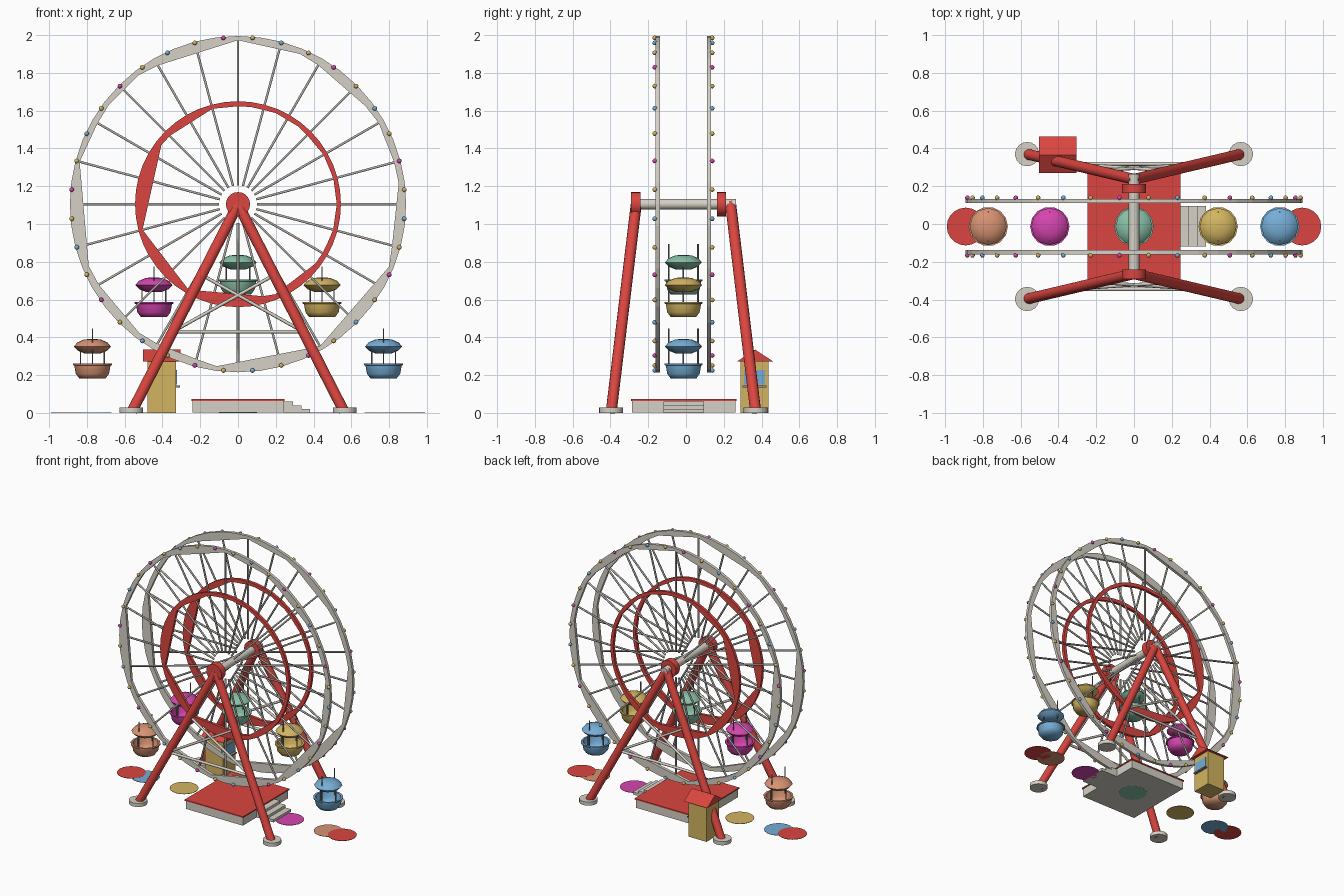
import bpy, bmesh, math
from mathutils import Vector

if "Cube" in bpy.data.objects:
    bpy.data.objects.remove(bpy.data.objects["Cube"])

YC, ZC, R = -0.0135, 1.105, 0.89   # wheel centre and radius


def mat(name, c):
    m = bpy.data.materials.new(name)
    m.diffuse_color = (*c, 1)
    m.use_nodes = True
    m.node_tree.nodes["Principled BSDF"].inputs["Base Color"].default_value = m.diffuse_color
    return m


RED = mat("red", (0.70, 0.06, 0.05))
CREAM = mat("pale grey", (0.67, 0.64, 0.57))
SILVER = mat("silver grey", (0.44, 0.42, 0.39))
STEEL = mat("steel grey", (0.27, 0.26, 0.25))
YELLOW = mat("yellow", (0.65, 0.46, 0.12))
BLUE = mat("blue", (0.18, 0.42, 0.67))
PINK = mat("pink", (0.67, 0.06, 0.43))
GREEN = mat("green", (0.25, 0.53, 0.39))
ORANGE = mat("orange", (0.67, 0.29, 0.17))


def finish(name, bm, m, smooth=False):
    bmesh.ops.recalc_face_normals(bm, faces=bm.faces)
    me = bpy.data.meshes.new(name)
    bm.to_mesh(me)
    bm.free()
    ob = bpy.data.objects.new(name, me)
    bpy.context.collection.objects.link(ob)
    me.materials.append(m)
    if smooth:
        bpy.context.view_layer.objects.active = ob
        ob.select_set(True)
        bpy.ops.object.shade_smooth_by_angle(angle=math.radians(61))
        ob.select_set(False)
    return ob


def rod(bm, a, b, r, n=8):
    a, b = Vector(a), Vector(b)
    vs = bmesh.ops.create_cone(bm, cap_ends=True, segments=n, radius1=r, radius2=r,
                               depth=(b - a).length)["verts"]
    q = Vector((0, 0, 1)).rotation_difference(b - a)
    for v in vs:
        v.co = q @ v.co + (a + b) / 2


def rods(name, items, m, n=8, smooth=True):
    bm = bmesh.new()
    for a, b, r in items:
        rod(bm, a, b, r, n)
    return finish(name, bm, m, smooth)


def box(name, lo, hi, m):
    bm = bmesh.new()
    for v in bmesh.ops.create_cube(bm, size=1)["verts"]:
        v.co = [lo[i] + (v.co[i] + 0.5) * (hi[i] - lo[i]) for i in range(3)]
    return finish(name, bm, m)


def lathe(name, profile, loc, m, n=12):
    bm = bmesh.new()
    rings = [[bm.verts.new((loc[0] + r * math.cos(2 * math.pi * i / n),
                            loc[1] + r * math.sin(2 * math.pi * i / n), loc[2] + z))
              for i in range(n)] for r, z in profile]
    for p, q in zip(rings, rings[1:]):
        for i in range(n):
            bm.faces.new((p[i], p[(i + 1) % n], q[(i + 1) % n], q[i]))
    bm.faces.new(rings[0])
    bm.faces.new(rings[-1])
    return finish(name, bm, m, True)


def polar(r, deg, y):
    a = math.radians(deg)
    return Vector((r * math.cos(a), y, ZC + r * math.sin(a)))


def rim(name, y, r_out, r_in, corners, m, n=48):
    """Flat band: round outside, irregular straight chords inside."""
    def inner(deg):
        c = sorted(corners)
        c = [c[-1] - 360] + c + [c[0] + 360]
        for a, b in zip(c, c[1:]):
            if a <= deg <= b:
                h = math.radians((b - a) / 2)
                return r_in * math.cos(h) / math.cos(math.radians(deg - (a + b) / 2))
    bm = bmesh.new()
    loops = []
    for i in range(n):
        d = 360 * i / n
        ri = inner(d)
        loops.append([bm.verts.new(polar(r, d, y + s)) for r, s in
                      ((r_out, -.011), (r_out, .011), (ri, .011), (ri, -.011))])
    for i in range(n):
        p, q = loops[i], loops[(i + 1) % n]
        for k in range(4):
            bm.faces.new((p[k], p[(k + 1) % 4], q[(k + 1) % 4], q[k]))
    return finish(name, bm, m)


# Two wheel sides: rims, spokes and bulbs
for side, s in (("front", -1), ("back", 1)):
    y = YC + s * 0.136
    rim(side + "_outer_rim", y, R, 0.868, [10, 33, 65, 90, 125, 145, 165, 205, 235, 262, 300, 338],
        CREAM)
    rim(side + "_inner_rim", y, 0.545, 0.523, [0, 15, 30, 50, 68, 86, 105, 140, 195, 240, 290, 325,
                                               344], RED)
    rods(side + "_spokes", [(polar(0.1, a, y), polar(0.875, a, y), 0.007)
                            for a in range(0, 360, 15)], SILVER, 6)
    for name, m, ks in (("pink", PINK, (0,)), ("blue", BLUE, (2,)), ("yellow", YELLOW, (1, 3))):
        bm = bmesh.new()
        for k in range(36):
            if k % 4 in ks:
                vs = bmesh.ops.create_icosphere(bm, subdivisions=2, radius=0.0125)["verts"]
                bmesh.ops.translate(bm, verts=vs, vec=polar(R - 0.006, 15 + 10 * k, y + s * 0.016))
        finish(f"{side}_{name}_bulbs", bm, m, True)

# Axle and hubs
rods("axle", [((0, -0.27, ZC), (0, 0.265, ZC), 0.028)], CREAM, 16)
rods("hubs", [((0, -0.29, ZC), (0, -0.24, ZC), 0.064), ((0, 0.165, ZC), (0, 0.212, ZC), 0.064)],
     RED, 20)

# Support legs, feet and cross braces
legs, feet, braces = [], [], []
for s in (-1, 1):
    def on_leg(sx, z):
        t = (ZC - z) / ZC
        return Vector((sx * 0.565 * t, YC + s * (0.25 + 0.133 * t), z))
    for sx in (-1, 1):
        legs.append((on_leg(sx, ZC + 0.005), on_leg(sx, 0.01), 0.029))
        f = on_leg(sx, 0)
        feet.append((f, f + Vector((0, 0, 0.028)), 0.064))
        braces.append((on_leg(sx, 0.43), on_leg(-sx, 0.73), 0.009))
    braces.append((on_leg(-1, 0.43), on_leg(1, 0.43), 0.01))
rods("legs", legs, RED, 14)
rods("feet", feet, CREAM, 18)
rods("cross_braces", braces, CREAM, 8)

# Hanging cabins on the upper arc, flat discs on the ground for the rest
CAB = [GREEN, YELLOW, BLUE, RED, ORANGE, PINK]
for i in range(12):
    a = math.radians(30 * i)
    x, z, m = R * math.sin(a), R * math.cos(a), CAB[i % 6]
    if z < 0.3:
        rods(f"ground_disc_{i}", [((x, YC, 0), (x, YC, 0.002 + 0.0005 * (i % 2)), 0.1)], m, 20)
        continue
    p = (x, YC, z)
    lathe(f"cabin_bowl_{i}", [(0.07, -0.262), (0.088, -0.238), (0.096, -0.194), (0.104, -0.192),
                              (0.104, -0.184), (0.089, -0.184), (0.08, -0.23), (0.065, -0.25)],
          p, m, 14)
    lathe(f"cabin_canopy_{i}", [(0.04, -0.131), (0.075, -0.117), (0.098, -0.094), (0.08, -0.072),
                                (0.045, -0.057), (0.01, -0.053)], p, m)
    posts = []
    for s in (-1, 1):
        posts.append(((x, YC + s * 0.077, z - 0.2), (x, YC + s * 0.077, z + 0.003), 0.004))
        posts.append(((x + s * 0.063, YC, z - 0.23), (x + s * 0.063, YC, z - 0.1), 0.004))
    rods(f"cabin_hangers_{i}", posts, STEEL, 6)

# Boarding platform and steps
box("platform_base", (-0.24, -0.285, 0.001), (0.24, 0.262, 0.064), CREAM)
box("platform_deck", (-0.246, -0.292, 0.064), (0.246, 0.268, 0.073), RED)
for i in range(3):
    box(f"step_{i}", (0.24, -0.118, 0), (0.29 + 0.046 * i, 0.094, 0.06 - 0.02 * i), CREAM)

# Ticket booth with gable roof, window and counter
box("booth", (-0.48, 0.288, 0), (-0.327, 0.438, 0.275), YELLOW)
box("booth_window", (-0.33, 0.308, 0.15), (-0.322, 0.418, 0.228), BLUE)
box("booth_counter", (-0.33, 0.3, 0.135), (-0.308, 0.426, 0.145), STEEL)
bm = bmesh.new()
e = [[bm.verts.new((x, y, z)) for y, z in ((0.27, 0.272), (0.462, 0.272), (0.366, 0.335))]
     for x in (-0.502, -0.305)]
for f in e:
    bm.faces.new(f)
for k in range(3):
    j = (k + 1) % 3
    bm.faces.new((e[0][k], e[0][j], e[1][j], e[1][k]))
finish("booth_roof", bm, RED)
